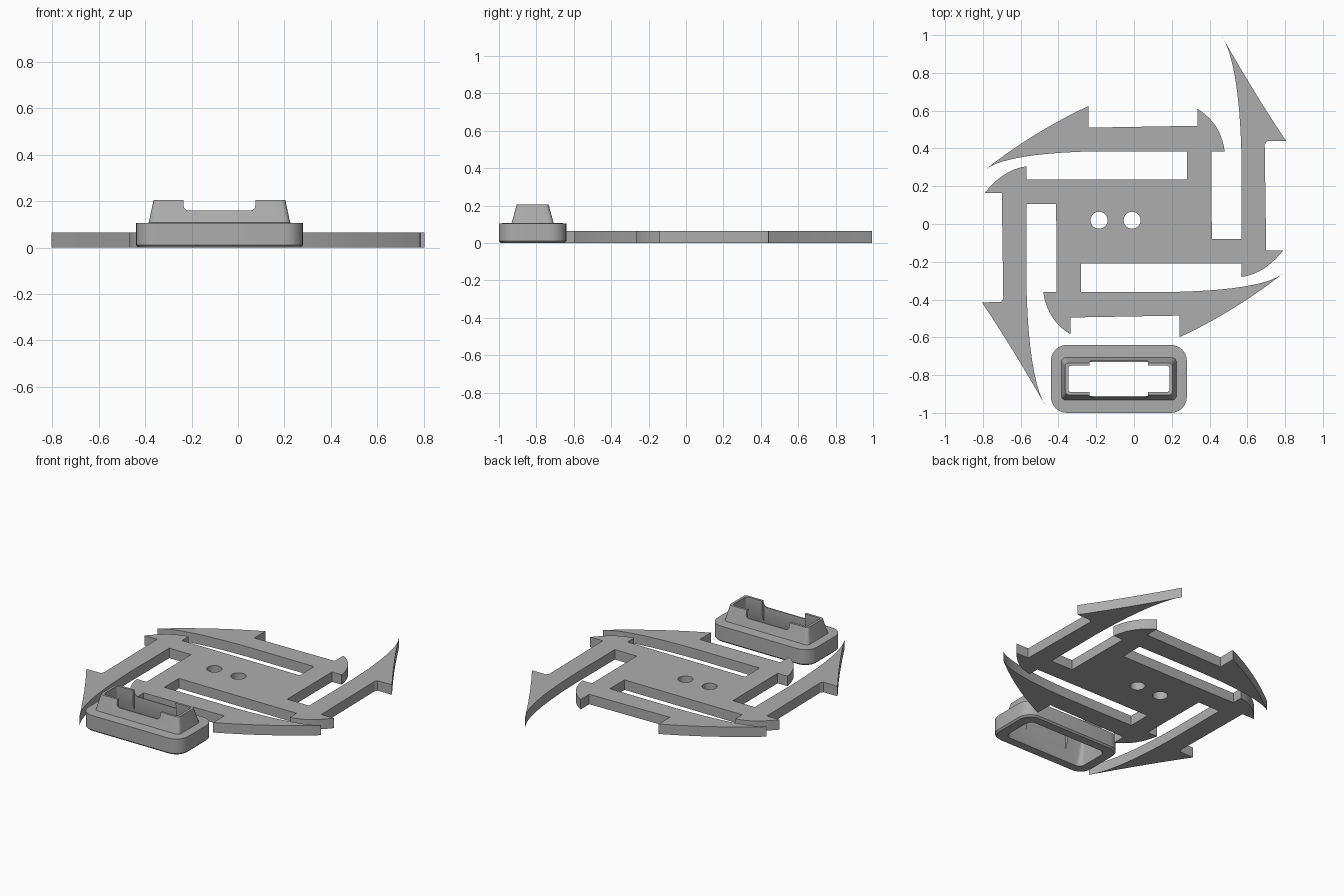
import bpy, bmesh, math
from mathutils import Matrix, Vector

cube = bpy.data.objects.get("Cube")
if cube:
    bpy.data.objects.remove(cube, do_unlink=True)

GREY = (0.42, 0.42, 0.42, 1.0)
mat = bpy.data.materials.new("plain grey")
mat.use_nodes = True
mat.diffuse_color = GREY
mat.node_tree.nodes["Principled BSDF"].inputs["Base Color"].default_value = GREY


def add_object(name, mesh):
    ob = bpy.data.objects.new(name, mesh)
    bpy.context.collection.objects.link(ob)
    return ob


def finish(ob):
    ob.data.materials.clear()
    ob.data.materials.append(mat)
    bpy.ops.object.select_all(action='DESELECT')
    ob.select_set(True)
    bpy.context.view_layer.objects.active = ob
    bpy.ops.object.shade_smooth_by_angle(angle=math.radians(30))


def bend(a, c, b, n=10):
    """Quadratic curve from a to b, pulled towards c."""
    return [((1-t)**2*a[0] + 2*t*(1-t)*c[0] + t*t*b[0],
             (1-t)**2*a[1] + 2*t*(1-t)*c[1] + t*t*b[1])
            for t in (i / n for i in range(n + 1))]


def circle(cx, cy, r, n=32):
    return [(cx + r*math.cos(2*math.pi*i/n), cy + r*math.sin(2*math.pi*i/n))
            for i in range(n)]


def extrude_outline(name, outlines, depth):
    """Filled flat shape with holes, extruded evenly about its plane."""
    cu = bpy.data.curves.new(name, 'CURVE')
    cu.dimensions = '2D'
    cu.fill_mode = 'BOTH'
    cu.extrude = depth / 2
    for pts in outlines:
        sp = cu.splines.new('POLY')
        sp.points.add(len(pts) - 1)
        for p, co in zip(sp.points, pts):
            p.co = (co[0], co[1], 0, 1)
        sp.use_cyclic_u = True
    tmp = add_object(name + "_outline", cu)
    dg = bpy.context.evaluated_depsgraph_get()
    mesh = bpy.data.meshes.new_from_object(tmp.evaluated_get(dg))
    bpy.data.objects.remove(tmp, do_unlink=True)
    bm = bmesh.new()
    bm.from_mesh(mesh)
    bmesh.ops.remove_doubles(bm, verts=bm.verts, dist=0.0001)
    bmesh.ops.recalc_face_normals(bm, faces=bm.faces)
    bm.to_mesh(mesh)
    bm.free()
    return add_object(name, mesh)


# Pinwheel plate: half the outline, then the same half turned by 180 degrees
CY = 0.0125
half = [(0.41, 0.385)]
half += bend((0.48, 0.385), (0.46, 0.535), (0.335, 0.61))
half += [(0.335, 0.52), (-0.24, 0.51)]
half += bend((-0.24, 0.625), (-0.53, 0.49), (-0.785, 0.29))
half += bend((-0.785, 0.29), (-0.67, 0.375), (-0.2, 0.385))[1:]
half += [(0.28, 0.385), (0.28, 0.235), (-0.57, 0.235)]
half += bend((-0.57, 0.305), (-0.69, 0.29), (-0.79, 0.165))
half += [(-0.70, 0.165), (-0.692, -0.395), (-0.703, -0.413)]
half += bend((-0.805, -0.415), (-0.64, -0.66), (-0.465, -0.97))
half += bend((-0.465, -0.97), (-0.56, -0.82), (-0.57, -0.3))[1:]
half += [(-0.57, 0.105), (-0.412, 0.105)]
outline = half + [(-x, 2*CY - y) for x, y in half]
holes = [circle(x, 0.02, 0.045) for x in (-0.185, -0.01)]
plate = extrude_outline("pinwheel_plate", [outline] + holes, 0.065)
plate.data.transform(Matrix.Translation((0, 0, 0.0325)))
finish(plate)

# Hollow socket: rounded rectangles lofted up the outside and down the inside
CENTRE = Vector((-0.08, -0.82, 0))


def rounded_loop(bm, hx, hy, r, z, n=6):
    verts = []
    for q, (sx, sy) in enumerate(((1, 1), (-1, 1), (-1, -1), (1, -1))):
        for i in range(n + 1):
            a = (q + i / n) * math.pi / 2
            verts.append(bm.verts.new(CENTRE + Vector((
                sx*(hx - r) + r*math.cos(a), sy*(hy - r) + r*math.sin(a), z))))
    return verts


bm = bmesh.new()
sections = [(0.35, 0.17, 0.075, 0), (0.36, 0.18, 0.085, 0.01),
            (0.36, 0.18, 0.085, 0.105), (0.305, 0.1125, 0.025, 0.107),
            (0.284, 0.085, 0.02, 0.205), (0.268, 0.07, 0.015, 0.205),
            (0.272, 0.074, 0.02, 0.107), (0.29, 0.115, 0.04, 0)]
loops = [rounded_loop(bm, *s) for s in sections]
for lo, hi in zip(loops, loops[1:] + loops[:1]):
    for i in range(len(lo)):
        j = (i + 1) % len(lo)
        bm.faces.new((lo[i], lo[j], hi[j], hi[i]))
bmesh.ops.recalc_face_normals(bm, faces=bm.faces)
mesh = bpy.data.meshes.new("socket")
bm.to_mesh(mesh)
bm.free()
socket = add_object("socket", mesh)

# Cutters: a notch across both long walls, and a wider middle inside
L, R, FLOOR, F = -0.235, 0.075, 0.16, 0.025
notch_shape = [(R, 0.3), (L, 0.3)]
notch_shape += bend((L, FLOOR + F), (L, FLOOR), (L + F, FLOOR), 6)
notch_shape += bend((R - F, FLOOR), (R, FLOOR), (R, FLOOR + F), 6)
notch = extrude_outline("notch_cutter", [notch_shape], 0.5)
notch.data.transform(Matrix.Translation((0, CENTRE.y, 0))
                     @ Matrix.Rotation(math.pi/2, 4, 'X'))
pocket = extrude_outline("pocket_cutter", [[
    (x, CENTRE.y + y) for x, y in ((L, -0.09), (R, -0.09), (R, 0.09), (L, 0.09))]], 0.5)
pocket.data.transform(Matrix.Translation((0, 0, 0.12)))
for cutter in (notch, pocket):
    cutter.hide_render = True
    mod = socket.modifiers.new(cutter.name, 'BOOLEAN')
    mod.operation = 'DIFFERENCE'
    mod.solver = 'EXACT'
    mod.object = cutter
dg = bpy.context.evaluated_depsgraph_get()
cut_mesh = bpy.data.meshes.new_from_object(socket.evaluated_get(dg))
socket.modifiers.clear()
socket.data = cut_mesh
for cutter in (notch, pocket):
    bpy.data.objects.remove(cutter, do_unlink=True)
finish(socket)
